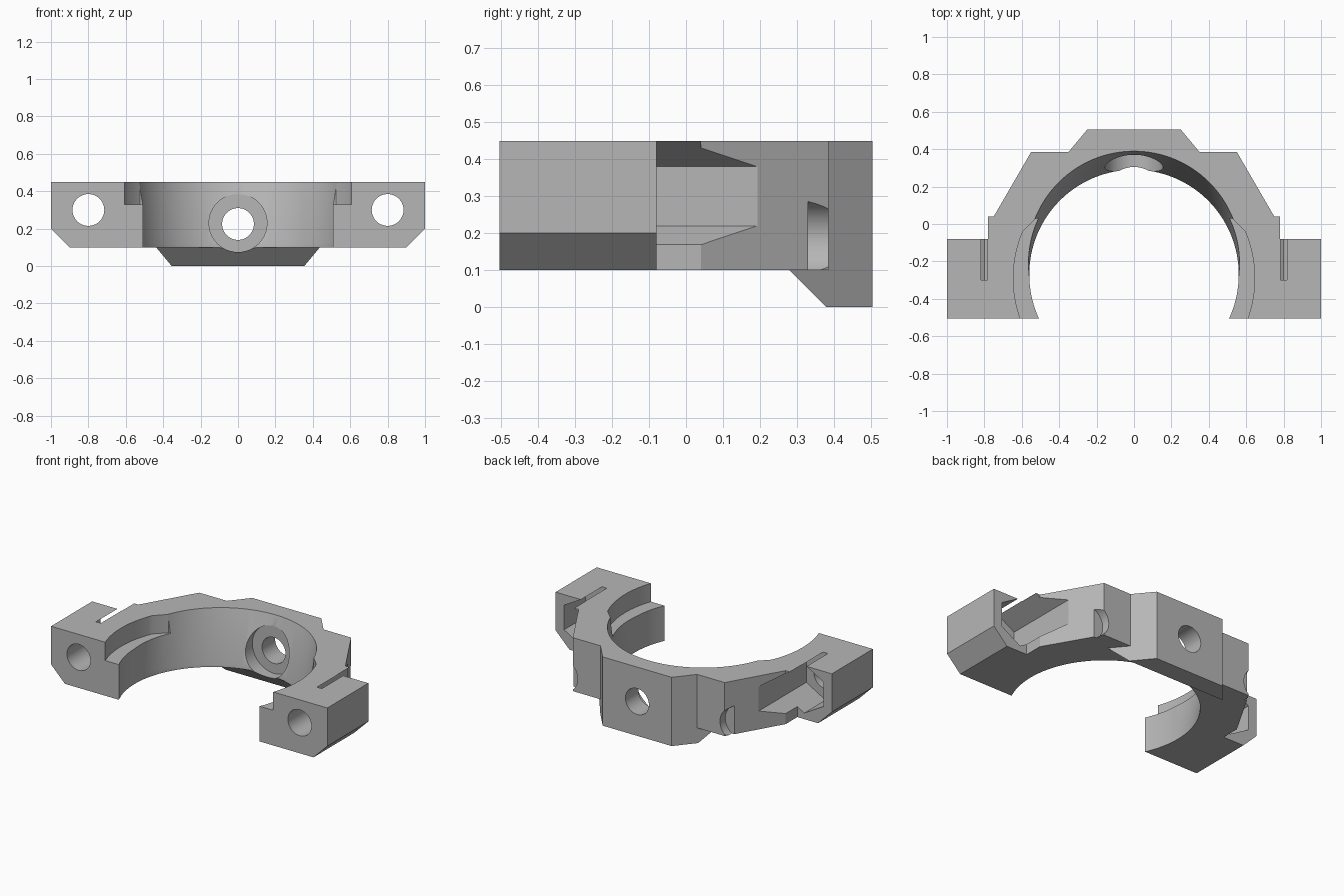
import bpy, bmesh, math

old = bpy.data.objects.get("Cube")
if old:
    bpy.data.objects.remove(old, do_unlink=True)

grey = bpy.data.materials.new("plain grey")
grey.use_nodes = True
grey.diffuse_color = (0.47, 0.47, 0.47, 1)
grey.node_tree.nodes["Principled BSDF"].inputs["Base Color"].default_value = (0.47, 0.47, 0.47, 1)


def add(name, bm):
    bmesh.ops.recalc_face_normals(bm, faces=bm.faces)
    mesh = bpy.data.meshes.new(name)
    bm.to_mesh(mesh)
    bm.free()
    obj = bpy.data.objects.new(name, mesh)
    bpy.context.collection.objects.link(obj)
    return obj


def prism(name, pts, axis, lo, hi):
    """Extrude a 2D profile along an axis: 'z' takes xy, 'y' takes xz, 'x' takes yz."""
    place = {"z": lambda a, b, t: (a, b, t),
             "y": lambda a, b, t: (a, t, b),
             "x": lambda a, b, t: (t, a, b)}[axis]
    bm = bmesh.new()
    bottom = [bm.verts.new(place(a, b, lo)) for a, b in pts]
    top = [bm.verts.new(place(a, b, hi)) for a, b in pts]
    bm.faces.new(bottom)
    bm.faces.new(top)
    n = len(pts)
    for i in range(n):
        j = (i + 1) % n
        bm.faces.new((bottom[i], bottom[j], top[j], top[i]))
    return add(name, bm)


def ring(cx, cy, r, n, phase=0.0):
    return [(cx + r * math.cos(phase + math.tau * i / n),
             cy + r * math.sin(phase + math.tau * i / n)) for i in range(n)]


def box(name, x0, x1, z0, z1, y0, y1):
    return prism(name, [(x0, z0), (x1, z0), (x1, z1), (x0, z1)], "y", y0, y1)


def combine(target, tool, operation="DIFFERENCE"):
    """Apply a boolean and discard the tool."""
    mod = target.modifiers.new("cut", "BOOLEAN")
    mod.operation = operation
    mod.solver = "EXACT"
    mod.object = tool
    deps = bpy.context.evaluated_depsgraph_get()
    mesh = bpy.data.meshes.new_from_object(target.evaluated_get(deps))
    target.modifiers.clear()
    target.data = mesh
    bpy.data.objects.remove(tool, do_unlink=True)


# Clamp body outline, right half mirrored
half = [(1, -0.505), (1, -0.08), (0.78, -0.08), (0.78, 0.04), (0.75, 0.04),
        (0.55, 0.385), (0.35, 0.385), (0.25, 0.505)]
outline = half + [(-x, y) for x, y in reversed(half)]
body = prism("clamp_body", outline, "z", 0.1, 0.45)

# Rear boss hanging below the body, with sloped front
boss = prism("rear_boss", [(-0.4375, 0.28), (0.4375, 0.28), (0.25, 0.505), (-0.25, 0.505)],
             "z", 0, 0.15)
combine(boss, prism("boss_chamfer", [(0.28, 0.1), (0.43, -0.05), (0.1, -0.05), (0.1, 0.1)],
                    "x", -1, 1))
combine(body, boss, "UNION")

# Main bore plus a leaning bore that widens the back
combine(body, prism("bore", ring(0, -0.27, 0.56, 128), "z", -0.2, 0.7))
bm = bmesh.new()
bmesh.ops.create_cone(bm, cap_ends=True, segments=128, radius1=0.556, radius2=0.572, depth=0.45)
for v in bm.verts:
    v.co.z += 0.325
    v.co.y += -0.27 + (v.co.z - 0.1) * 0.26
combine(body, add("leaning_bore", bm))

# Screw hole with inside counterbore
combine(body, prism("rear_hole", ring(0, 0.225, 0.085, 48), "y", 0, 0.7))
combine(body, prism("counterbore", ring(0, 0.23, 0.155, 64), "y", 0, 0.37))

for s in (1, -1):
    def side(pts):
        return [(s * a, b) for a, b in pts]

    # Upper recess beside the bore, ending in a slanted tip
    arc = [(0.645 * math.cos(a), -0.29 + 0.645 * math.sin(a))
           for a in (math.radians(-32 + 55 * i / 24) for i in range(25))]
    combine(body, prism("recess", side(arc + [(0.525, 0.03), (0.3, 0.03), (0.3, -0.63)]),
                        "z", 0.33, 0.6))
    # Arm underside chamfer
    combine(body, prism("arm_chamfer", side([(0.85, 0.05), (1.05, 0.25), (1.1, 0.05)]),
                        "y", -0.7, -0.05))
    # Step below the overhanging lip
    combine(body, box("lip_step", *sorted((s * 0.75, s * 0.85)), 0.05, 0.3, -0.08, 0.1))
    # Bolt hole and hexagonal nut pocket
    combine(body, prism("bolt_hole", ring(s * 0.8, 0.3, 0.085, 48), "y", -0.7, -0.2))
    combine(body, prism("nut_pocket", ring(s * 0.8, 0.3, 0.16, 6, math.pi / 2), "y", -0.3, 0.4))
    # Small round niche on the rear corner
    combine(body, prism("corner_niche", ring(s * 0.62, 0.188, 0.105, 48), "y", 0.33, 0.6))

# Colour and shading
body.data.materials.clear()
body.data.materials.append(grey)
for poly in body.data.polygons:
    poly.material_index = 0
bpy.ops.object.select_all(action="DESELECT")
body.select_set(True)
bpy.context.view_layer.objects.active = body
bpy.ops.object.shade_smooth_by_angle(angle=math.radians(25))
